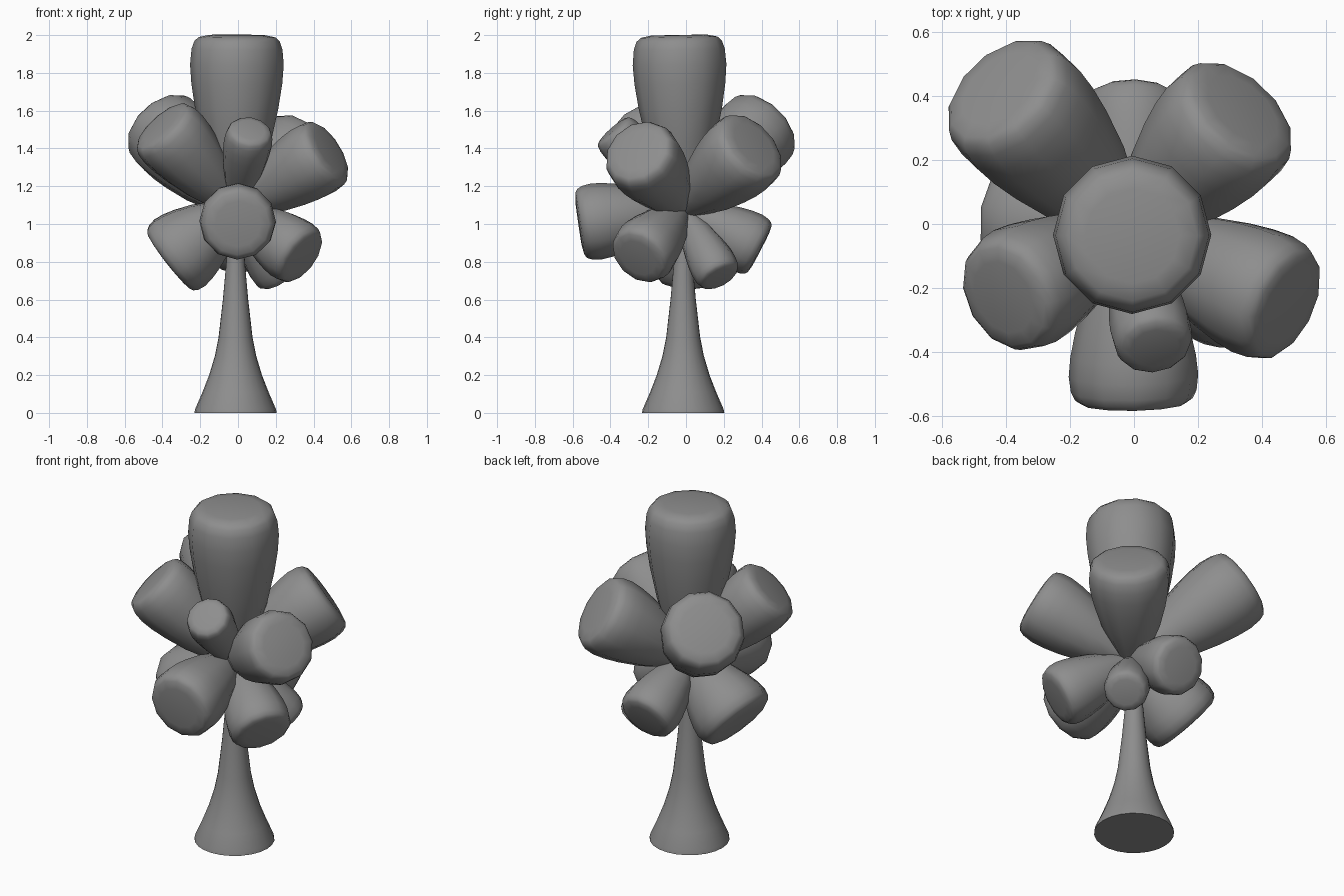
import bpy, bmesh, math
from mathutils import Vector

if "Cube" in bpy.data.objects:
    bpy.data.objects.remove(bpy.data.objects["Cube"])

grey = bpy.data.materials.new("dark_grey")
grey.diffuse_color = (.27, .27, .27, 1)
grey.use_nodes = True
grey.node_tree.nodes["Principled BSDF"].inputs["Base Color"].default_value = grey.diffuse_color


def revolve(name, profile, sides, start=(0, 0, 0), direction=(0, 0, 1)):
    """Closed solid of revolution from (radius, height) points."""
    rot = Vector((0, 0, 1)).rotation_difference(Vector(direction))
    bm = bmesh.new()
    rings = []
    for r, h in profile:
        rings.append([bm.verts.new(Vector(start) + rot @ Vector((
            r * math.cos(math.tau * i / sides),
            r * math.sin(math.tau * i / sides), h))) for i in range(sides)])
    for a, b in zip(rings, rings[1:]):
        for i in range(sides):
            j = (i + 1) % sides
            bm.faces.new((a[i], a[j], b[j], b[i]))
    bm.faces.new(rings[0][::-1])
    bm.faces.new(rings[-1])
    mesh = bpy.data.meshes.new(name)
    bm.to_mesh(mesh)
    bm.free()
    mesh.materials.append(grey)
    obj = bpy.data.objects.new(name, mesh)
    bpy.context.collection.objects.link(obj)
    bpy.ops.object.select_all(action='DESELECT')
    obj.select_set(True)
    bpy.context.view_layer.objects.active = obj
    bpy.ops.object.shade_smooth_by_angle(angle=math.radians(50))
    return obj


# flared trunk
revolve("trunk", [(.218, 0), (.214, .02), (.175, .11), (.14, .2), (.11, .3),
                  (.09, .4), (.067, .6), (.049, .8), (.044, 1.08)],
        24, (-.013, -.015, 0))

# club-shaped foliage lobes radiating from one hub: end point and widest radius
hub = Vector((-.01, -.02, 1.08))
lobes = {
    "top_lobe": ((-.005, -.037, 2.0), .248),
    "front_lobe": ((0, -.568, 1.0), .203),
    "upper_back_left_lobe": ((-.425, .425, 1.535), .23),
    "upper_back_right_lobe": ((.34, .36, 1.42), .225),
    "upper_front_right_lobe": ((.485, -.26, 1.39), .205),
    "upper_front_left_lobe": ((-.41, -.23, 1.525), .2),
    "small_front_lobe": ((.065, -.39, 1.50), .128),
    "lower_left_lobe": ((-.37, .02, .80), .225),
    "lower_front_right_lobe": ((.345, -.255, .82), .177),
    "lower_back_lobe": ((0, .395, .865), .168),
    "lower_back_right_lobe": ((.21, .18, .715), .125),
}
# (radius fraction, length fraction) along each lobe
club = [(.26, 0), (.49, .18), (.73, .38), (.89, .58), (.97, .72), (1, .83),
        (.97, .92), (.91, .965), (.82, .988), (.6, 1)]
for name, (end, radius) in lobes.items():
    axis = Vector(end) - hub
    revolve(name, [(r * radius, t * axis.length) for r, t in club],
            12, hub, axis.normalized())
